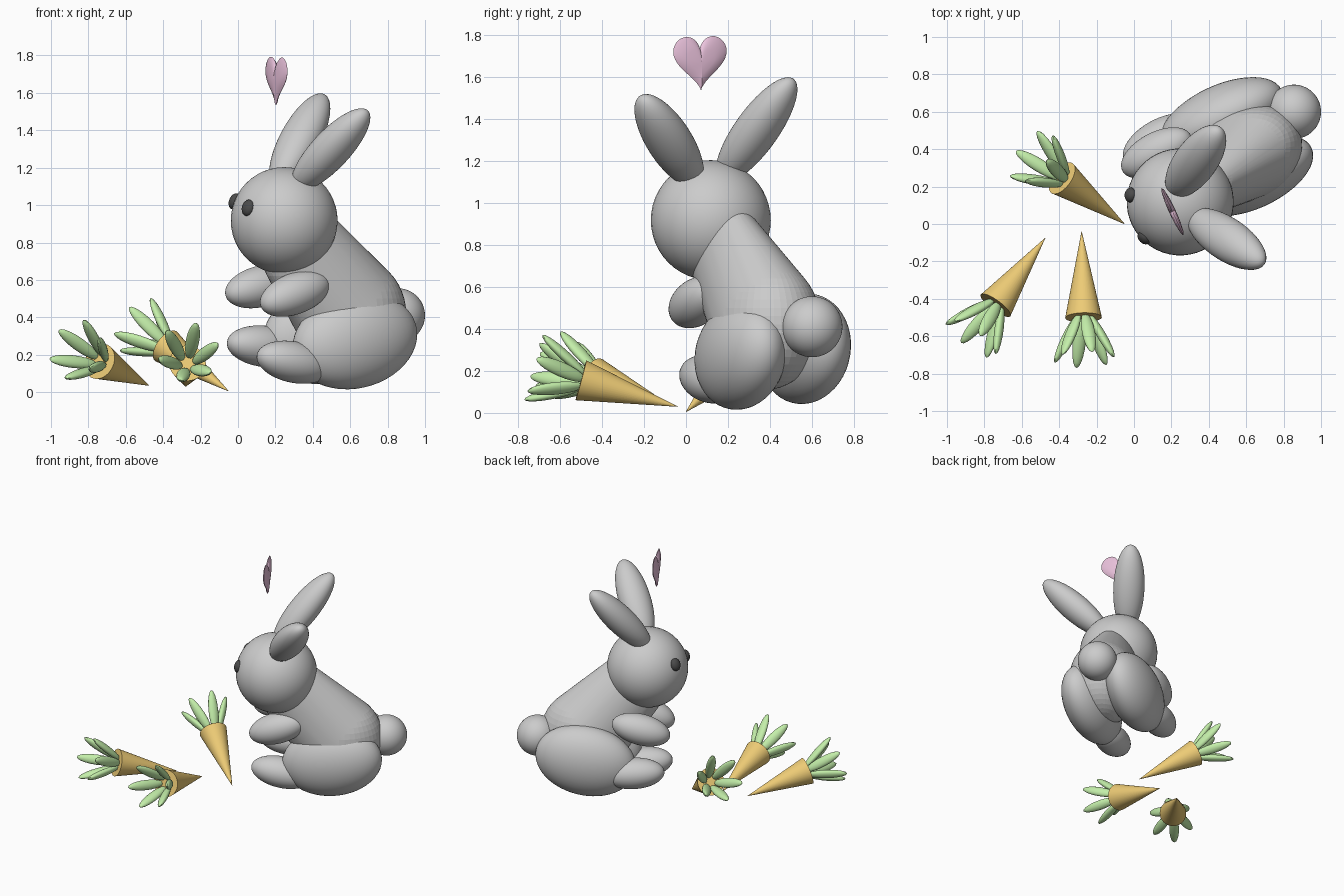
import bpy, bmesh, math
from mathutils import Vector, Matrix

if "Cube" in bpy.data.objects:
    bpy.data.objects.remove(bpy.data.objects["Cube"])


def material(name, rgb):
    m = bpy.data.materials.new(name)
    m.diffuse_color = (*rgb, 1)
    m.use_nodes = True
    m.node_tree.nodes["Principled BSDF"].inputs["Base Color"].default_value = m.diffuse_color
    return m


ORANGE = material("carrot_orange", (0.85, 0.60, 0.18))
GREEN = material("leaf_green", (0.55, 0.86, 0.40))
PINK = material("heart_pink", (0.84, 0.55, 0.73))
DARK = material("eye_dark", (0.07, 0.07, 0.07))


def finish(bm, name, mat=None):
    bmesh.ops.recalc_face_normals(bm, faces=bm.faces)
    me = bpy.data.meshes.new(name)
    bm.to_mesh(me)
    bm.free()
    ob = bpy.data.objects.new(name, me)
    bpy.context.collection.objects.link(ob)
    if mat:
        me.materials.append(mat)
    bpy.ops.object.select_all(action='DESELECT')
    ob.select_set(True)
    bpy.context.view_layer.objects.active = ob
    bpy.ops.object.shade_smooth_by_angle(angle=math.radians(40))
    return ob


def frame(center, axis, up=(0, 0, 1)):
    # local x along axis, local z as close to up as possible
    x = Vector(axis).normalized()
    y = Vector(up).cross(x).normalized()
    z = x.cross(y)
    return Matrix.Translation(center) @ Matrix((x, y, z)).transposed().to_4x4()


def add_ellipsoid(bm, center, axis, radii, up=(0, 0, 1), seg=48):
    m = frame(center, axis, up) @ Matrix.Diagonal((*radii, 1))
    bmesh.ops.create_uvsphere(bm, u_segments=seg, v_segments=seg // 2, radius=1, matrix=m)


def ellipsoid(name, center, axis, radii, mat=None, up=(0, 0, 1), seg=48):
    bm = bmesh.new()
    add_ellipsoid(bm, center, axis, radii, up, seg)
    return finish(bm, name, mat)


# Body: rounded hull from the rump up to the neck
BACK = (0.90, 0.44, 0)
bm = bmesh.new()
add_ellipsoid(bm, (0.60, 0.38, 0.42), BACK, (0.31, 0.25, 0.31))
add_ellipsoid(bm, (0.36, 0.20, 0.745), BACK, (0.25, 0.16, 0.25))
hull = bmesh.ops.convex_hull(bm, input=bm.verts)
bmesh.ops.delete(bm, geom=list({v for v in hull["geom_interior"] if isinstance(v, bmesh.types.BMVert)}),
                 context='VERTS')
finish(bm, "body")

# Head and tail
ellipsoid("head", (0.247, 0.118, 0.917), BACK, (0.286, 0.286, 0.286))
ellipsoid("tail", (0.855, 0.60, 0.41), BACK, (0.145, 0.145, 0.145))

# Paired limbs: (centre, long axis, radii)
PARTS = {
    "haunch_left": ((0.625, 0.26, 0.275), (0.89, 0.40, 0.20), (0.36, 0.18, 0.255)),
    "haunch_right": ((0.465, 0.565, 0.305), (0.89, 0.42, 0.15), (0.36, 0.176, 0.26)),
    "foot_left": ((0.30, 0.11, 0.16), (0.88, 0.45, -0.18), (0.22, 0.115, 0.11)),
    "foot_right": ((0.14, 0.445, 0.245), (0.86, 0.48, -0.10), (0.22, 0.115, 0.11)),
    "arm_left": ((0.305, 0.05, 0.527), (0.85, 0.42, 0.32), (0.21, 0.11, 0.11)),
    "arm_right": ((0.12, 0.38, 0.565), (0.86, 0.46, 0.22), (0.21, 0.11, 0.11)),
    "ear_left": ((0.495, -0.08, 1.295), (0.39, -0.26, 0.42), (0.315, 0.115, 0.10)),
    "ear_right": ((0.33, 0.335, 1.345), (0.25, 0.34, 0.48), (0.325, 0.115, 0.10)),
}
for name, (c, axis, radii) in PARTS.items():
    ellipsoid(name, c, axis, radii)

# Eyes
for name, c in (("eye_left", (0.055, -0.073, 0.985)), ("eye_right", (-0.018, 0.155, 1.02))):
    ellipsoid(name, c, Vector(c) - Vector((0.247, 0.118, 0.917)), (0.03, 0.04, 0.045), DARK, seg=24)

# Heart: thin pillow swept from a heart-shaped outline
bm = bmesh.new()
m = frame((0.205, 0.068, 1.662), (0.42, -0.91, -0.03))
N = 64
outline = []
for i in range(N):
    t = 2 * math.pi * i / N
    x = 16 * math.sin(t) ** 3
    z = 13 * math.cos(t) - 5 * math.cos(2 * t) - 2 * math.cos(3 * t) - math.cos(4 * t)
    outline.append((x * 0.14 / 16, (z + 2.5) * 0.26 / 29))
levels = [math.radians(a) for a in (8, 30, 60, 90, 120, 150, 172)]
rings = [[bm.verts.new(m @ Vector((x * math.sin(a), 0.018 * math.cos(a), z * math.sin(a))))
          for x, z in outline] for a in levels]
for r0, r1 in zip(rings, rings[1:]):
    for i in range(N):
        j = (i + 1) % N
        bm.faces.new((r0[i], r0[j], r1[j], r1[i]))
bm.faces.new(rings[0])
bm.faces.new(rings[-1])
finish(bm, "heart", PINK)

# Carrots: a cone lying on the ground with a fan of leaves at the wide end
CARROTS = [
    ((-0.28, -0.04, 0.03), (-0.27, -0.50, 0.155), 15),
    ((-0.05, 0.00, 0.005), (-0.385, 0.245, 0.245), 40),
    ((-0.475, -0.075, 0.035), (-0.74, -0.435, 0.165), 20),
]
for n, (tip, base, phase) in enumerate(CARROTS, 1):
    tip, base = Vector(tip), Vector(base)
    m = frame(base, base - tip)
    length = (base - tip).length
    bm = bmesh.new()
    cone = m @ Matrix.Translation((-length / 2, 0, 0)) @ Matrix.Rotation(math.pi / 2, 4, 'Y')
    bmesh.ops.create_cone(bm, cap_ends=True, segments=40, radius1=0.001, radius2=0.098,
                          depth=length, matrix=cone)
    finish(bm, f"carrot_{n}", ORANGE)

    bm = bmesh.new()
    for i in range(6):
        a = math.radians(phase + 60 * i)
        out = Vector((0, math.cos(a), math.sin(a)))
        p0 = m @ (out * 0.03 + Vector((-0.02, 0, 0)))
        p1 = m @ (out * 0.165 + Vector((0.235, 0, 0)))
        add_ellipsoid(bm, (p0 + p1) / 2, p1 - p0, ((p1 - p0).length / 2, 0.036, 0.024),
                      up=m.to_3x3() @ out, seg=20)
    finish(bm, f"carrot_leaves_{n}", GREEN)
